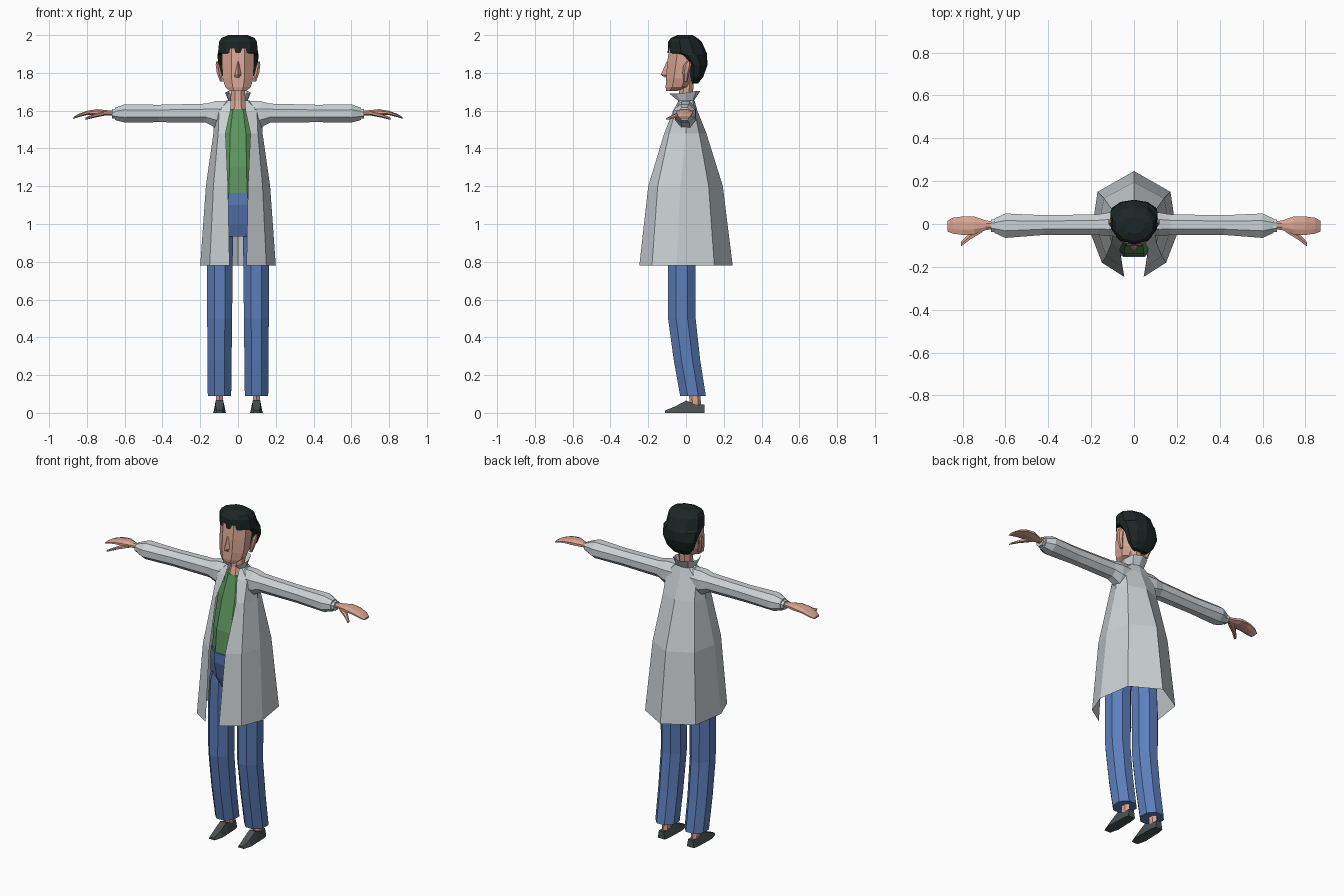
import bpy, bmesh, math


def material(name, r, g, b):
    m = bpy.data.materials.new(name)
    m.diffuse_color = (r, g, b, 1)
    return m


SKIN = material("skin", 0.70, 0.38, 0.29)
HAIR = material("dark hair", 0.012, 0.02, 0.02)
COAT = material("light grey cloth", 0.60, 0.64, 0.66)
SHIRT = material("green cloth", 0.11, 0.30, 0.11)
DENIM = material("blue denim", 0.107, 0.21, 0.50)
SHOE = material("dark grey leather", 0.07, 0.085, 0.09)


def ring(axis, pos, c1, c2, r1, r2, n=8):
    """Polygon across an axis, scaled so that it fills the given half sizes."""
    a = [2 * math.pi * (i + 0.5) / n for i in range(n)]
    u, v = [math.cos(t) for t in a], [math.sin(t) for t in a]
    mu, mv = max(u), max(v)
    pts = []
    for p, q in zip(u, v):
        p, q = c1 + r1 * p / mu, c2 + r2 * q / mv
        pts.append({"x": (pos, p, q), "y": (p, pos, q), "z": (p, q, pos)}[axis])
    return pts


def loft(name, rings, mat, mirror=False, closed=True):
    bm = bmesh.new()
    vs = [[bm.verts.new(p) for p in r] for r in rings]
    n = len(vs[0])
    for a, b in zip(vs, vs[1:]):
        for i in range(n if closed else n - 1):
            j = (i + 1) % n
            bm.faces.new((a[i], a[j], b[j], b[i]))
    if closed:
        bm.faces.new(vs[0])
        bm.faces.new(vs[-1])
    bmesh.ops.recalc_face_normals(bm, faces=bm.faces)
    me = bpy.data.meshes.new(name)
    bm.to_mesh(me)
    bm.free()
    me.materials.append(mat)
    ob = bpy.data.objects.new(name, me)
    bpy.context.collection.objects.link(ob)
    if mirror:
        mod = ob.modifiers.new("mirror", "MIRROR")
        mod.use_clip = True
    return ob


def tube(name, axis, sections, mat, mirror=False, n=8):
    return loft(name, [ring(axis, *s, n=n) for s in sections], mat, mirror)


# Head, neck and chest opening
tube("head", "z", [
    (1.705, 0, -0.075, 0.045, 0.030), (1.725, 0, -0.048, 0.068, 0.060),
    (1.77, 0, -0.035, 0.081, 0.070), (1.85, 0, -0.020, 0.085, 0.080),
    (1.93, 0, -0.010, 0.085, 0.080)], SKIN)
tube("neck", "z", [
    (1.59, 0, -0.015, 0.045, 0.045), (1.65, 0, -0.003, 0.038, 0.038),
    (1.76, 0, 0.005, 0.038, 0.036)], SKIN)

# Nose: a wedge narrowing to the bridge
loft("nose", [
    [(-0.025, -0.095, 1.775), (0, -0.110, 1.775), (0.025, -0.095, 1.775)],
    [(-0.022, -0.095, 1.790), (0, -0.134, 1.790), (0.022, -0.095, 1.790)],
    [(-0.010, -0.090, 1.860), (0, -0.102, 1.860), (0.010, -0.090, 1.860)]], SKIN)

# Ears
tube("ear", "z", [
    (1.755, 0.088, -0.002, 0.008, 0.010), (1.80, 0.100, 0.000, 0.012, 0.018),
    (1.84, 0.108, 0.008, 0.010, 0.022), (1.86, 0.112, 0.014, 0.005, 0.010)],
    SKIN, mirror=True, n=6)

# Hair: swept back, stepping forward over the forehead
tube("hair", "z", [
    (z, 0, (front + back) / 2, rx, (back - front) / 2) for z, front, back, rx in [
        (1.745, 0.030, 0.065, 0.050), (1.78, 0.018, 0.092, 0.082),
        (1.84, 0.005, 0.113, 0.103), (1.895, -0.045, 0.112, 0.110),
        (1.905, -0.097, 0.110, 0.106), (1.965, -0.095, 0.083, 0.100),
        (1.985, -0.080, 0.060, 0.088), (2.0, -0.045, 0.035, 0.050)]], HAIR, n=10)

# Shirt
tube("shirt", "z", [
    (1.15, 0, -0.035, 0.115, 0.115), (1.30, 0, -0.030, 0.110, 0.110),
    (1.48, 0, -0.013, 0.100, 0.078), (1.61, 0, -0.005, 0.065, 0.050)], SHIRT)

# Trousers
tube("trouser_hips", "z", [
    (0.935, 0, -0.022, 0.100, 0.070), (1.00, 0, -0.025, 0.140, 0.095),
    (1.10, 0, -0.032, 0.130, 0.118), (1.165, 0, -0.035, 0.120, 0.120)], DENIM)
tube("trouser_leg", "z", [
    (0.09, 0.098, 0.037, 0.062, 0.068), (0.28, 0.098, 0.005, 0.064, 0.070),
    (0.50, 0.097, -0.022, 0.066, 0.073), (0.78, 0.097, -0.022, 0.068, 0.073),
    (0.95, 0.090, -0.022, 0.065, 0.075), (1.04, 0.075, -0.025, 0.055, 0.070)],
    DENIM, mirror=True)

# Ankles and shoes
tube("ankle", "z", [
    (0.03, 0.098, 0.050, 0.018, 0.030), (0.12, 0.098, 0.045, 0.020, 0.030)],
    SKIN, mirror=True, n=6)
loft("shoe", [
    [(0.098 - b, y, 0), (0.098 + b, y, 0), (0.098 + t, y, h), (0.098 - t, y, h)]
    for y, b, t, h in [(0.097, 0.024, 0.016, 0.045), (0.06, 0.030, 0.020, 0.042),
                       (0.0, 0.032, 0.020, 0.065), (-0.06, 0.034, 0.020, 0.033),
                       (-0.112, 0.020, 0.014, 0.012)]], SHOE, mirror=True)

# Coat: open half shell from the front edge round to the middle of the back
coat = [
    (0.78, (0.045, -0.247), (0.150, -0.18), (0.200, -0.05), (0.170, 0.15), (0, 0.247)),
    (1.20, (0.053, -0.200), (0.130, -0.15), (0.170, -0.03), (0.140, 0.12), (0, 0.195)),
    (1.48, (0.066, -0.115), (0.105, -0.09), (0.130, 0.00), (0.105, 0.07), (0, 0.108)),
    (1.60, (0.040, -0.068), (0.100, -0.055), (0.130, 0.00), (0.100, 0.045), (0, 0.060)),
    (1.655, (0.036, -0.038), (0.050, -0.033), (0.060, 0.00), (0.045, 0.035), (0, 0.045))]
loft("coat", [[(x, y, z) for x, y in pts] for z, *pts in coat],
     COAT, mirror=True, closed=False)

# Collar: flaring open ring
loft("collar", [
    [(0.036, -0.038, 1.65), (0.048, -0.03, 1.65), (0.050, 0.0, 1.65), (0.038, 0.035, 1.65), (0, 0.04, 1.65)],
    [(0.040, -0.088, 1.69), (0.060, -0.05, 1.69), (0.068, 0.0, 1.695), (0.050, 0.055, 1.705), (0, 0.076, 1.705)]],
    COAT, mirror=True, closed=False)

# Sleeves with tapered ends, and inner cuffs
tube("sleeve", "x", [
    (0.06, 0.0, 1.580, 0.050, 0.070), (0.12, -0.002, 1.580, 0.055, 0.070),
    (0.17, -0.003, 1.587, 0.048, 0.050), (0.42, -0.005, 1.585, 0.046, 0.046),
    (0.60, -0.008, 1.585, 0.057, 0.048), (0.65, -0.008, 1.583, 0.034, 0.033)],
    COAT, mirror=True)
tube("cuff", "x", [
    (0.62, -0.008, 1.583, 0.030, 0.027), (0.668, -0.008, 1.583, 0.030, 0.025)],
    COAT, mirror=True)

# Hands with thumbs
tube("hand", "x", [
    (0.65, -0.006, 1.588, 0.018, 0.014), (0.69, -0.006, 1.588, 0.022, 0.014),
    (0.745, -0.007, 1.592, 0.042, 0.016), (0.80, -0.008, 1.588, 0.043, 0.011),
    (0.845, -0.008, 1.574, 0.037, 0.008), (0.87, -0.010, 1.562, 0.025, 0.005)],
    SKIN, mirror=True)
tube("thumb", "x", [
    (0.71, -0.020, 1.585, 0.020, 0.012), (0.765, -0.057, 1.572, 0.016, 0.010),
    (0.808, -0.095, 1.557, 0.010, 0.006)], SKIN, mirror=True, n=6)
